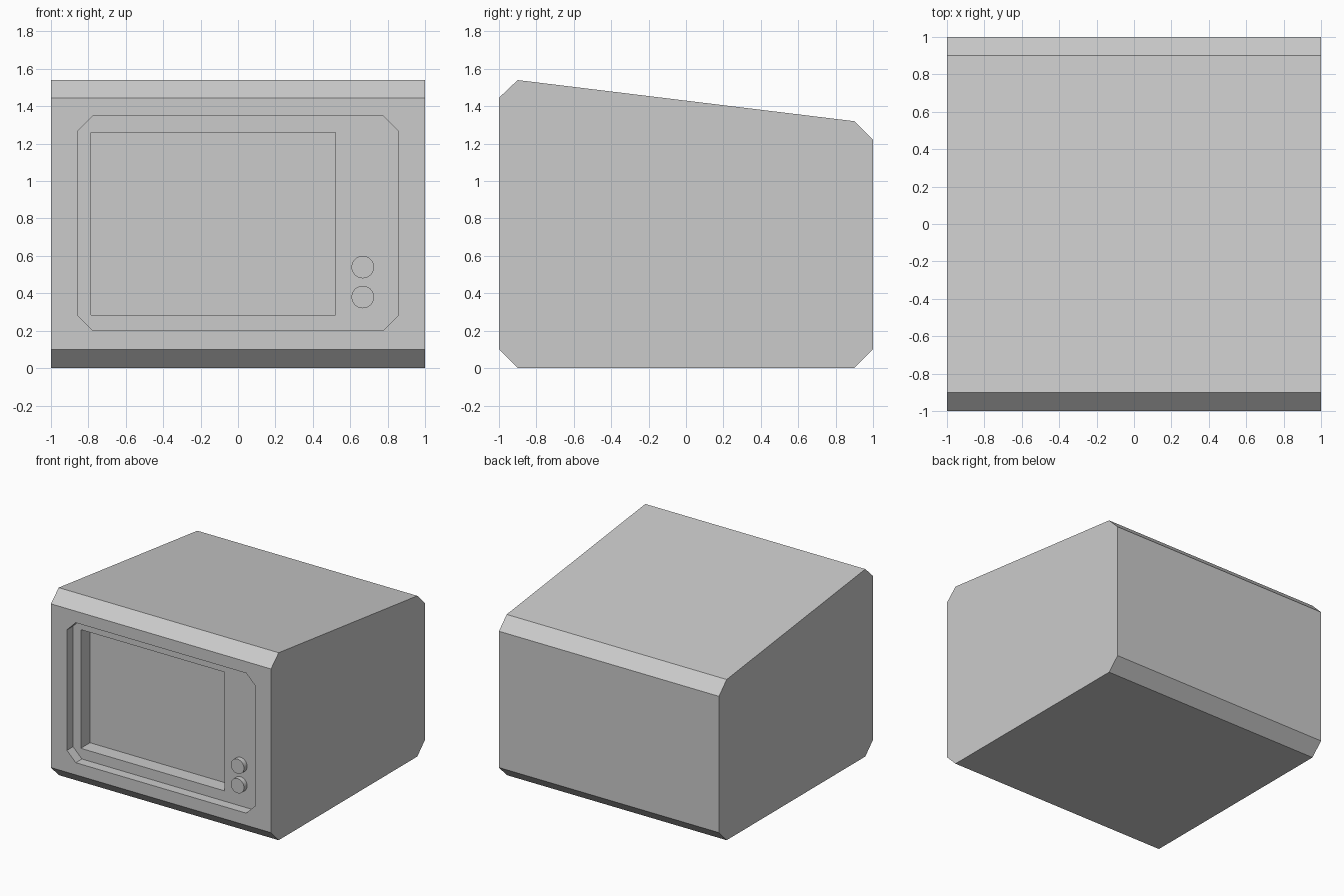
import bpy, bmesh, math
from mathutils import Vector

if "Cube" in bpy.data.objects:
    bpy.data.objects.remove(bpy.data.objects["Cube"])


def prism(name, ring, offset):
    """Extrude a closed ring of points along an offset vector."""
    bm = bmesh.new()
    face = bm.faces.new([bm.verts.new(p) for p in ring])
    ext = bmesh.ops.extrude_face_region(bm, geom=[face], use_keep_orig=True)
    verts = [g for g in ext["geom"] if isinstance(g, bmesh.types.BMVert)]
    bmesh.ops.translate(bm, verts=verts, vec=Vector(offset))
    bmesh.ops.recalc_face_normals(bm, faces=bm.faces[:])
    mesh = bpy.data.meshes.new(name)
    bm.to_mesh(mesh)
    bm.free()
    obj = bpy.data.objects.new(name, mesh)
    bpy.context.collection.objects.link(obj)
    return obj


def panel(x0, x1, z0, z1, c, y):
    """Rectangle in the front plane, with corners cut by c."""
    if c == 0:
        pts = [(x0, z0), (x1, z0), (x1, z1), (x0, z1)]
    else:
        pts = [(x0 + c, z0), (x1 - c, z0), (x1, z0 + c), (x1, z1 - c),
               (x1 - c, z1), (x0 + c, z1), (x0, z1 - c), (x0, z0 + c)]
    return [(x, y, z) for x, z in pts]


def cut(target, cutter):
    mod = target.modifiers.new("cut", 'BOOLEAN')
    mod.operation = 'DIFFERENCE'
    mod.solver = 'EXACT'
    mod.object = cutter
    cutter.hide_render = True
    bpy.context.view_layer.objects.active = target
    bpy.ops.object.modifier_apply(modifier=mod.name)
    bpy.data.objects.remove(cutter)


FRONT, BEZEL_Y, SCREEN_Y, KNOB_Y = -1.0, -0.92, -0.80, -0.96

# Cabinet: chamfered side profile with sloping top
profile = [(-1, 0.1), (-0.9, 0), (0.9, 0), (1, 0.1),
           (1, 1.22), (0.9, 1.32), (-0.9, 1.54), (-1, 1.445)]
cabinet = prism("cabinet", [(-1, y, z) for y, z in profile], (2, 0, 0))

# Front recess, then the deeper screen recess inside it
start = FRONT - 0.1
cut(cabinet, prism("bezel_cutter", panel(-0.855, 0.855, 0.2, 1.35, 0.08, start),
                   (0, BEZEL_Y - start, 0)))
cut(cabinet, prism("screen_cutter", panel(-0.785, 0.52, 0.285, 1.26, 0, start),
                   (0, SCREEN_Y - start, 0)))

# Control knobs
for name, z in (("upper_knob", 0.54), ("lower_knob", 0.38)):
    back = BEZEL_Y + 0.01
    bpy.ops.mesh.primitive_cylinder_add(
        vertices=32, radius=0.06, depth=back - KNOB_Y,
        location=(0.667, (back + KNOB_Y) / 2, z), rotation=(math.pi / 2, 0, 0))
    bpy.context.object.name = name
    bpy.ops.object.shade_smooth_by_angle()
